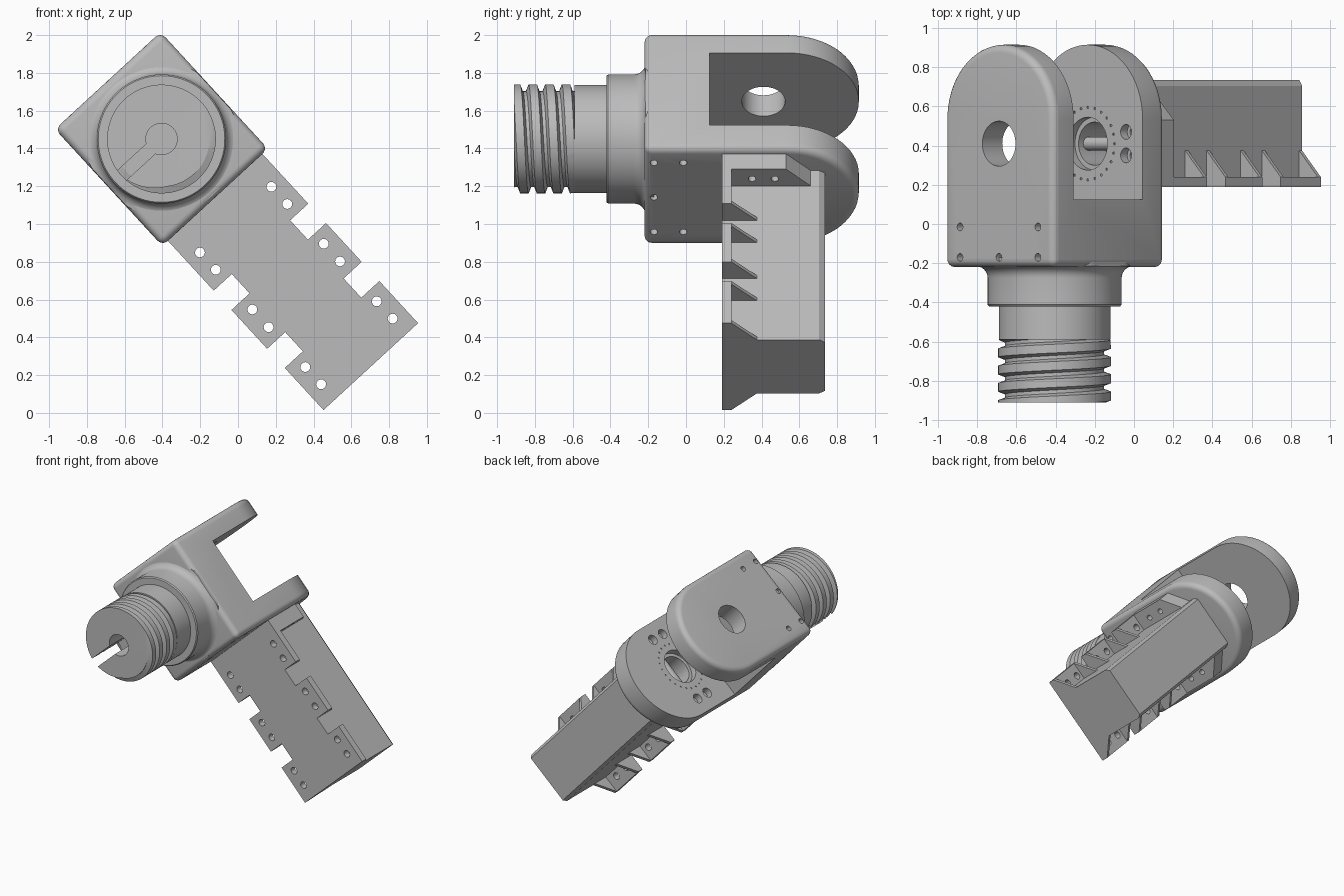
import bpy, bmesh, math
from mathutils import Matrix, Vector

cube = bpy.data.objects.get("Cube")
if cube:
    bpy.data.objects.remove(cube, do_unlink=True)

grey = bpy.data.materials.new("plain_grey")
grey.use_nodes = True
grey.diffuse_color = (0.5, 0.5, 0.5, 1)
grey.node_tree.nodes["Principled BSDF"].inputs["Base Color"].default_value = (0.5, 0.5, 0.5, 1)

# Local frame: x across the joint, y along the threaded shank, z away from the arm.
PLACE = Matrix.Translation((-0.405, 0, 1.45)) @ Matrix.Rotation(math.radians(-42.6), 4, 'Y')
parts = []


def finish(name, bm, keep=True):
    bmesh.ops.recalc_face_normals(bm, faces=bm.faces)
    mesh = bpy.data.meshes.new(name)
    bm.to_mesh(mesh)
    bm.free()
    mesh.materials.append(grey)
    ob = bpy.data.objects.new(name, mesh)
    bpy.context.collection.objects.link(ob)
    if keep:
        parts.append(ob)
    return ob


def add_prism(bm, outline, z0, z1):
    """Extrude an (x, y) outline from z0 to z1."""
    face = bm.faces.new([bm.verts.new((x, y, z0)) for x, y in outline])
    moved = bmesh.ops.extrude_face_region(bm, geom=[face])["geom"]
    verts = [g for g in moved if isinstance(g, bmesh.types.BMVert)]
    bmesh.ops.translate(bm, verts=verts, vec=(0, 0, z1 - z0))


def add_box(bm, x0, x1, y0, y1, z0, z1):
    add_prism(bm, [(x0, y0), (x1, y0), (x1, y1), (x0, y1)], z0, z1)


def add_rod(bm, start, end, r, sides=24):
    a, b = Vector(start), Vector(end)
    turn = (b - a).to_track_quat('Z', 'Y').to_matrix().to_4x4()
    bmesh.ops.create_cone(bm, cap_ends=True, segments=sides, radius1=r, radius2=r,
                          depth=(b - a).length, matrix=Matrix.Translation((a + b) / 2) @ turn)


def apply(ob, mod):
    bpy.context.view_layer.objects.active = ob
    bpy.ops.object.modifier_apply(modifier=mod.name)


def cut(ob, fill):
    """Cut away each shape that the fill function adds."""
    bm = bmesh.new()
    fill(bm)
    tool = finish("cutter", bm, keep=False)
    tool.hide_render = True
    mod = ob.modifiers.new("cut", 'BOOLEAN')
    mod.operation, mod.solver, mod.object = 'DIFFERENCE', 'EXACT', tool
    mod.use_self = True
    apply(ob, mod)
    bpy.data.objects.remove(tool, do_unlink=True)


# Fork: rounded block with two prongs
HW, HT = 0.38, 0.42
bm = bmesh.new()
arc = [(HW * math.cos(math.pi * i / 32), 0.535 + HW * math.sin(math.pi * i / 32)) for i in range(33)]
add_prism(bm, [(-HW, -0.22), (HW, -0.22)] + arc, -HT, HT)
fork = finish("fork", bm)
bev = fork.modifiers.new("round", 'BEVEL')
bev.width, bev.segments, bev.limit_method = 0.04, 5, 'ANGLE'
bev.angle_limit = math.radians(40)
apply(fork, bev)
cut(fork, lambda bm: add_box(bm, -1, 1, 0.125, 1.2, -0.25, 0.27))
PIVOT_Y = 0.41
cut(fork, lambda bm: add_rod(bm, (0, PIVOT_Y, 0.2), (0, PIVOT_Y, 0.6), 0.115, 48))


def pivot_recess(bm):
    add_rod(bm, (0, PIVOT_Y, -0.2), (0, PIVOT_Y, -0.30), 0.135, 48)


def pivot_bore(bm):
    add_rod(bm, (0, PIVOT_Y, -0.2), (0, PIVOT_Y, -0.5), 0.11, 48)


def bolt_holes(bm):
    for x in (-0.265, 0.265):
        for y in (0.35, 0.47):
            add_rod(bm, (x, y, -0.2), (x, y, -0.6), 0.02, 16)


def bolt_recesses(bm):
    for x in (-0.265, 0.265):
        for y in (0.35, 0.47):
            add_rod(bm, (x, y, -0.2), (x, y, -0.3), 0.038, 20)


def cover_holes(bm):
    for x, y in ((-0.27, -0.015), (0.27, -0.015), (-0.27, -0.17), (0, -0.17), (0.27, -0.17)):
        for side in (-1, 1):
            add_rod(bm, (x, y, side * 0.5), (x, y, side * 0.34), 0.02, 16)


def dashes(bm):
    for i in range(24):
        a = 2 * math.pi * i / 24
        add_rod(bm, (0.185 * math.cos(a), PIVOT_Y + 0.185 * math.sin(a), -0.2),
                (0.185 * math.cos(a), PIVOT_Y + 0.185 * math.sin(a), -0.256), 0.007, 6)


for fill in (pivot_recess, pivot_bore, bolt_holes, bolt_recesses, cover_holes, dashes):
    cut(fork, fill)

bm = bmesh.new()
add_rod(bm, (-0.125, PIVOT_Y, -0.37), (0.125, PIVOT_Y, -0.37), 0.035)
finish("pivot_pin", bm)

# Collar with a fillet that stays within the block
bm = bmesh.new()
profile = [(0, -0.59), (0.285, -0.59), (0.285, -0.42), (0.335, -0.42), (0.342, -0.412)]
profile += [(0.402 - 0.06 * math.cos(a), -0.275 + 0.06 * math.sin(a))
            for a in (math.pi / 2 * i / 6 for i in range(7))] + [(0.4, -0.17), (0, -0.17)]
ring = [bm.verts.new((r, y, 0)) for r, y in profile]
edges = [bm.edges.new(pair) for pair in zip(ring, ring[1:])]
bmesh.ops.spin(bm, geom=ring + edges, axis=(0, 1, 0), cent=(0, 0, 0), angle=2 * math.pi, steps=96)
bmesh.ops.remove_doubles(bm, verts=bm.verts, dist=0.0005)
for v in bm.verts:
    v.co.x = max(-HW + 0.003, min(HW - 0.003, v.co.x))
finish("collar", bm)

# Threaded end: a helical profile clamped between two flat ends
PITCH, Y0, Y1, N = 0.088, -0.91, -0.585, 96
SHAPE = ((0, 0.288), (0.5, 0.288), (0.65, 0.253), (0.85, 0.253), (1, 0.288))


def thread_radius(t):
    t %= 1
    for (a, ra), (b, rb) in zip(SHAPE, SHAPE[1:]):
        if t <= b:
            return ra + (rb - ra) * (t - a) / (b - a)


bm = bmesh.new()
columns = []
for i in range(N + 1):
    ang = 2 * math.pi * i / N
    col = []
    for turn in range(-1, 6):
        for t, _ in SHAPE[:-1]:
            y = max(Y0, min(Y1, Y0 + PITCH * (turn + t - i / N)))
            r = thread_radius((y - Y0) / PITCH + i / N + 1e-6)
            if y > -0.6:
                r = min(r, 0.284)
            col.append(bm.verts.new((r * math.cos(ang), y, r * math.sin(ang))))
    columns.append(col)
for c, d in zip(columns, columns[1:]):
    for j in range(len(c) - 1):
        bm.faces.new((c[j], c[j + 1], d[j + 1], d[j]))
bmesh.ops.remove_doubles(bm, verts=bm.verts, dist=0.0002)
bmesh.ops.holes_fill(bm, edges=[e for e in bm.edges if e.is_boundary], sides=0)
thread = finish("threaded_end", bm)
cut(thread, lambda bm: add_rod(bm, (0, -1, 0), (0, -0.62, 0), 0.083, 40))
cut(thread, lambda bm: add_box(bm, -0.4, 0, -1, -0.62, -0.035, 0.035))

# Mounting flange between fork and arm
BW, TW = 0.21, 0.34


def mirrored(right):
    return right + [(-x, y) for x, y in reversed(right)]


back = [(BW, 0.705), (BW - 0.02, 0.735)]
bm = bmesh.new()
add_prism(bm, mirrored([(TW, 0.19), (TW, 0.53), (BW, 0.66)] + back), -0.53, -HT)
flange = finish("mounting_flange", bm)
cut(flange, bolt_holes)
cut(flange, pivot_bore)

# Arm body
bm = bmesh.new()
add_prism(bm, mirrored([(BW, 0.19)] + back), -1.637, -0.53)
finish("arm_body", bm)

# Side tabs with gusset ribs and bolt holes
TABS = ((0.53, 0.778, (0.58, 0.704)), (0.917, 1.196, (0.99, 1.117)), (1.334, 1.637, (1.404, 1.528)))
RIB = 0.022
for side, label in ((1, "left"), (-1, "right")):
    for n, (u0, u1, holes) in enumerate(TABS):
        bm = bmesh.new()
        add_box(bm, side * BW, side * TW, 0.19, 0.24, -u1, -u0)
        tab = finish(f"{label}_tab_{n + 1}", bm)

        def tab_holes(bm):
            for u in holes:
                add_rod(bm, (side * 0.257, 0.1, -u), (side * 0.257, 0.3, -u), 0.026, 16)
        cut(tab, tab_holes)
        bm = bmesh.new()
        for u in ([u1 - RIB] if n == 0 else [u0, u1 - RIB]):
            add_prism(bm, [(side * BW, 0.24), (side * TW, 0.24), (side * BW, 0.375)], -u - RIB, -u)
        finish(f"{label}_ribs_{n + 1}", bm)

# Place all parts and shade
bpy.ops.object.select_all(action='DESELECT')
for ob in parts:
    ob.data.transform(PLACE)
    ob.select_set(True)
bpy.context.view_layer.objects.active = parts[0]
bpy.ops.object.shade_smooth_by_angle(angle=math.radians(30))
